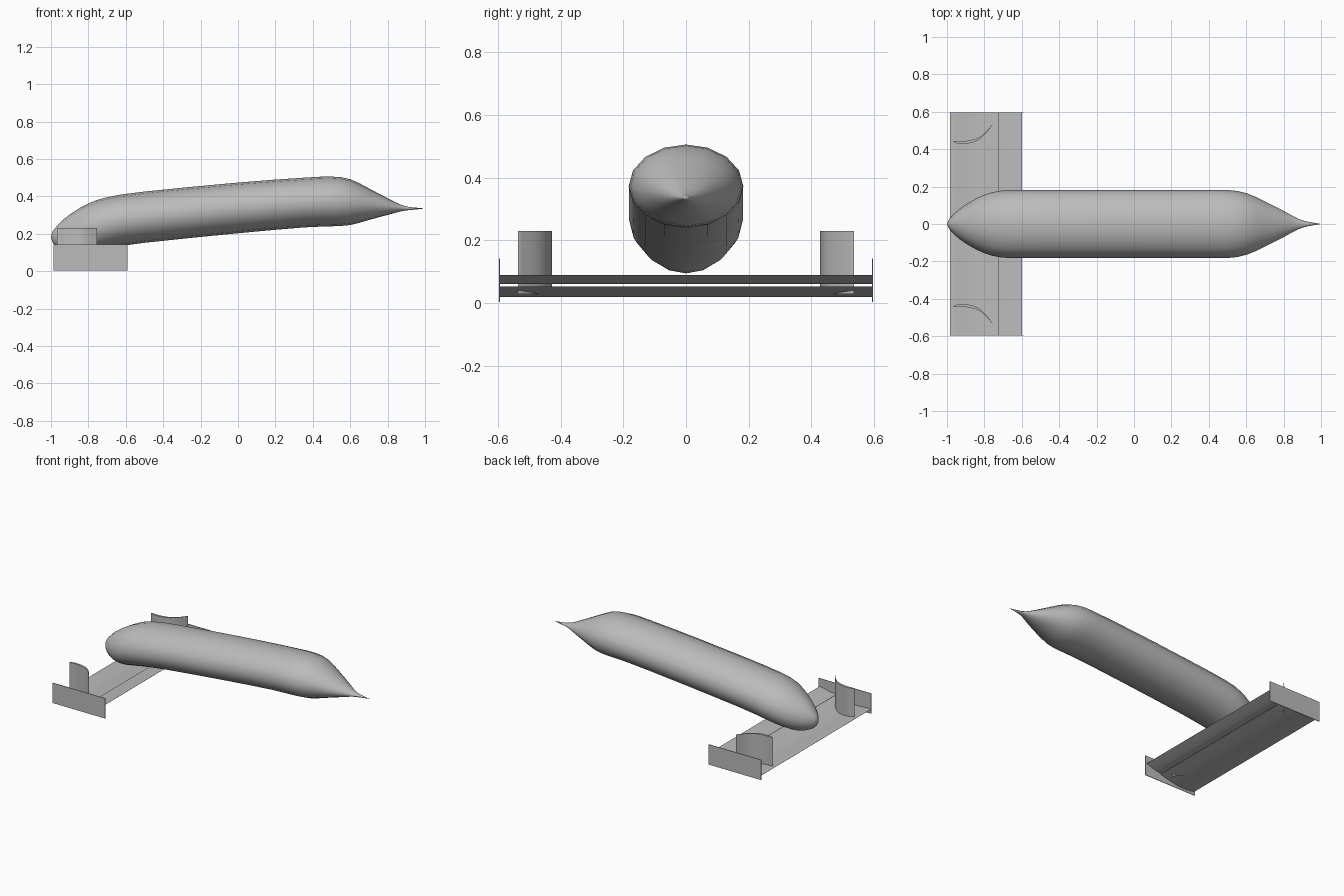
import bpy, bmesh, math

old = bpy.data.objects.get("Cube")
if old:
    bpy.data.objects.remove(old, do_unlink=True)

# One grey for everything
grey = bpy.data.materials.new("plain grey")
grey.use_nodes = True
tone = (0.5, 0.5, 0.5, 1)
grey.diffuse_color = tone
grey.node_tree.nodes["Principled BSDF"].inputs["Base Color"].default_value = tone


def loft(name, rings, tips=None, smooth=40):
    """Skin a row of closed rings; close the ends with tips or flat caps."""
    bm = bmesh.new()
    rows = [[bm.verts.new(p) for p in ring] for ring in rings]
    n = len(rows[0])
    for a, b in zip(rows, rows[1:]):
        for i in range(n):
            j = (i + 1) % n
            bm.faces.new((a[i], a[j], b[j], b[i]))
    for k, row in enumerate((rows[0], rows[-1])):
        if tips:
            tip = bm.verts.new(tips[k])
            for i in range(n):
                bm.faces.new((row[i], row[(i + 1) % n], tip))
        else:
            bm.faces.new(row)
    bmesh.ops.recalc_face_normals(bm, faces=bm.faces)
    mesh = bpy.data.meshes.new(name)
    bm.to_mesh(mesh)
    bm.free()
    obj = bpy.data.objects.new(name, mesh)
    bpy.context.collection.objects.link(obj)
    mesh.materials.append(grey)
    bpy.ops.object.select_all(action='DESELECT')
    obj.select_set(True)
    bpy.context.view_layer.objects.active = obj
    bpy.ops.object.shade_smooth_by_angle(angle=math.radians(smooth))
    return obj


def smooth_path(points, steps=4):
    """Catmull-Rom curve through the points."""
    pts = [points[0]] + points + [points[-1]]
    out = []
    for p0, p1, p2, p3 in zip(pts, pts[1:], pts[2:], pts[3:]):
        for s in range(steps):
            t = s / steps
            out.append(tuple(0.5 * (2*b + (c - a)*t + (2*a - 5*b + 4*c - d)*t*t
                                    + (3*b - a - 3*c + d)*t**3)
                             for a, b, c, d in zip(p0, p1, p2, p3)))
    return out + [points[-1]]


def foil(camber, thickness):
    """Closed aerofoil outline around a camber line of (chord, offset)."""
    line = smooth_path(camber)
    n = len(line) - 1
    upper, lower = [], []
    for i, (c, o) in enumerate(line):
        t = i / n
        half = thickness * (1.3 * math.sqrt(t) * (1 - t) + 0.04)
        upper.append((c, o + half))
        lower.append((c, o - half))
    return upper + lower[::-1]


# Nose body: stations of x, top, bottom, half width
stations = [(-0.992, 0.212, 0.155, 0.02), (-0.97, 0.24, 0.13, 0.048),
            (-0.93, 0.28, 0.108, 0.083), (-0.87, 0.323, 0.095, 0.122),
            (-0.8, 0.362, 0.1, 0.156), (-0.7, 0.396, 0.122, 0.18),
            (-0.5, 0.426, 0.152, 0.182), (0, 0.474, 0.203, 0.182),
            (0.35, 0.5, 0.234, 0.182), (0.5, 0.506, 0.24, 0.182),
            (0.6, 0.492, 0.247, 0.165), (0.7, 0.443, 0.274, 0.121),
            (0.8, 0.39, 0.301, 0.07), (0.88, 0.352, 0.322, 0.027),
            (0.93, 0.342, 0.328, 0.012)]
SIDES = 16
rings = []
for x, top, bottom, w in smooth_path(stations, 2):
    mid, h = (top + bottom) / 2, (top - bottom) / 2
    rings.append([(x, w * math.cos(a), mid + h * math.sin(a))
                  for a in (2 * math.pi * i / SIDES for i in range(SIDES))])
loft("nose_body", rings, tips=((-1, 0, 0.182), (1, 0, 0.335)), smooth=60)

# Two wing elements spanning the full width
SPAN = 0.593
wings = {
    "main_wing": ([(-0.985, 0.033), (-0.92, 0.027), (-0.84, 0.028), (-0.71, 0.053)], 0.012),
    "wing_flap": ([(-0.725, 0.065), (-0.68, 0.067), (-0.6, 0.089)], 0.008),
}
for name, (camber, thick) in wings.items():
    outline = foil(camber, thick)
    loft(name, [[(x, y, z) for x, z in outline] for y in (-SPAN, SPAN)])

# Curved upright vanes and flat end plates, one per side
vane = foil([(-0.968, 0.442), (-0.92, 0.435), (-0.85, 0.447),
             (-0.8, 0.48), (-0.755, 0.535)], 0.014)
plate = [(-0.987, 0.004), (-0.59, 0.004), (-0.59, 0.142), (-0.987, 0.142)]
for side, s in (("left", -1), ("right", 1)):
    loft(side + "_vane", [[(x, s * y, z) for x, y in vane] for z in (0.03, 0.23)])
    loft(side + "_end_plate", [[(x, s * y, z) for x, z in plate] for y in (0.593, 0.597)])
